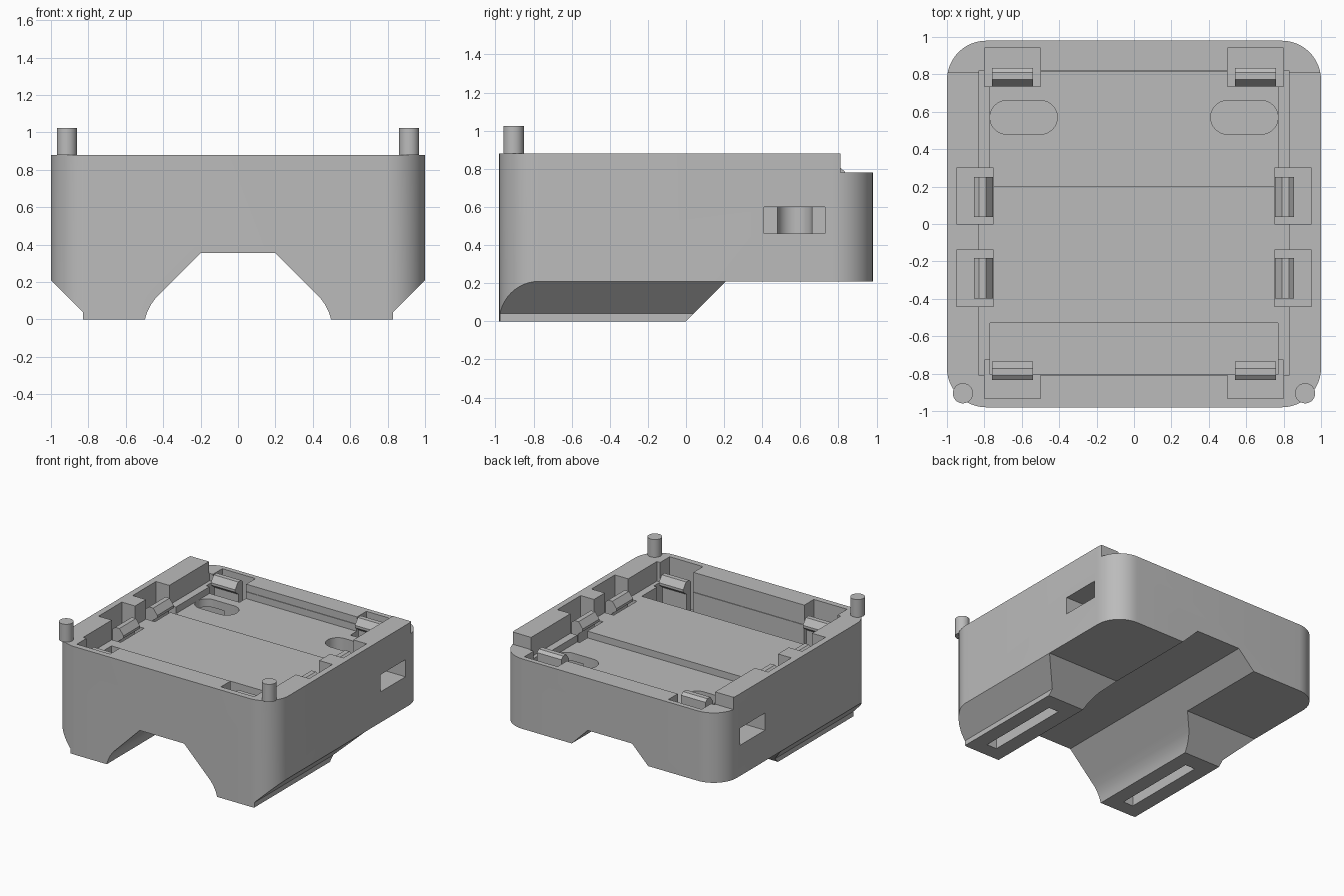
import bpy, math
from mathutils import Matrix, Vector

old = bpy.data.objects.get("Cube")
if old:
    bpy.data.objects.remove(old, do_unlink=True)

grey = bpy.data.materials.new("light_grey")
grey.use_nodes = True
grey.diffuse_color = (0.5, 0.5, 0.5, 1)
grey.node_tree.nodes["Principled BSDF"].inputs["Base Color"].default_value = (0.5, 0.5, 0.5, 1)


def prism(name, points, axis, low, high):
    """Extrude a 2D outline along x (points are y,z), y (x,z) or z (x,y)."""
    place = {"x": lambda a, b, d: (d, a, b),
             "y": lambda a, b, d: (a, d, b),
             "z": lambda a, b, d: (a, b, d)}[axis]
    n = len(points)
    verts = [place(a, b, d) for d in (low, high) for a, b in points]
    faces = [tuple(range(n)), tuple(range(n, 2 * n))]
    faces += [(i, (i + 1) % n, n + (i + 1) % n, n + i) for i in range(n)]
    mesh = bpy.data.meshes.new(name)
    mesh.from_pydata(verts, [], faces)
    mesh.materials.append(grey)
    obj = bpy.data.objects.new(name, mesh)
    bpy.context.collection.objects.link(obj)
    bpy.ops.object.select_all(action="DESELECT")
    bpy.context.view_layer.objects.active = obj
    obj.select_set(True)
    bpy.ops.object.mode_set(mode="EDIT")
    bpy.ops.mesh.select_all(action="SELECT")
    bpy.ops.mesh.normals_make_consistent(inside=False)
    bpy.ops.object.mode_set(mode="OBJECT")
    return obj


def rounded(cx, cy, hx, hy, r, steps=12):
    """Rounded rectangle outline."""
    points = []
    for k, (sx, sy) in enumerate([(1, 1), (-1, 1), (-1, -1), (1, -1)]):
        for i in range(steps + 1):
            a = (k + i / steps) * math.pi / 2
            points.append((cx + sx * (hx - r) + r * math.cos(a),
                           cy + sy * (hy - r) + r * math.sin(a)))
    return points


def rect(x0, x1, y0, y1):
    return [(x0, y0), (x1, y0), (x1, y1), (x0, y1)]


def smooth(obj):
    bpy.ops.object.select_all(action="DESELECT")
    bpy.context.view_layer.objects.active = obj
    obj.select_set(True)
    bpy.ops.object.shade_smooth_by_angle(angle=math.radians(25))


def cut(body, points, axis, low, high):
    cutter = prism("cutter", points, axis, low, high)
    cutter.hide_render = True
    mod = body.modifiers.new("cut", "BOOLEAN")
    mod.operation, mod.solver, mod.object = "DIFFERENCE", "EXACT", cutter
    bpy.context.view_layer.objects.active = body
    bpy.ops.object.modifier_apply(modifier=mod.name)
    bpy.data.objects.remove(cutter, do_unlink=True)


TOP, LEDGE, POCKET = 0.88, 0.72, 0.5
body = prism("case_body", rounded(0, 0, 1, 0.98, 0.21), "z", 0, TOP)

# Underside: raised rear, central channel, bevelled flanks
cut(body, [(0, -0.01), (0, 0), (0.21, 0.21), (1.2, 0.21), (1.2, -0.01)], "x", -1.2, 1.2)
half = [(0.5, -0.01), (0.498, 0), (0.485, 0.04), (0.465, 0.08), (0.44, 0.115), (0.4, 0.155), (0.2, 0.355)]
cut(body, half + [(-x, z) for x, z in reversed(half)], "y", -1.2, 1.2)
for s in (-1, 1):
    cut(body, [(s * x, z) for x, z in [(0.83, -0.01), (0.83, 0.04), (1.1, 0.31), (1.1, -0.01)]],
        "y", -1.2, 1.2)

# Lowered rear rim, board recess, rear floor recess and front pocket
cut(body, rect(-1.2, 1.2, 0.81, 1.2), "z", 0.78, 1)
cut(body, rect(-0.83, 0.83, -0.81, 0.82), "z", LEDGE, 1)
cut(body, rect(-0.77, 0.77, 0.2, 0.815), "z", 0.665, 0.8)
cut(body, rect(-0.77, 0.77, -0.805, -0.53), "z", 0.45, 0.8)

for s in (-1, 1):
    # Oval floor openings joined to the side wall slots
    cut(body, rounded(s * 0.59, 0.57, 0.18, 0.09, 0.0899), "z", 0.46, 0.8)
    cut(body, rect(0.41, 0.73, 0.46, 0.6), "x", min(s * 0.59, s * 1.1), max(s * 0.59, s * 1.1))
    # Blind slots under the feet
    cut(body, rect(s * 0.665 - 0.045, s * 0.665 + 0.045, -0.86, -0.14), "z", -0.1, 0.2)
    # Clip pockets
    for y in (0.15, -0.29):
        cut(body, rect(s * 0.85 - 0.1, s * 0.85 + 0.1, y - 0.15, y + 0.15), "z", POCKET, 1)
    for y in (0.837, -0.83):
        cut(body, rect(s * 0.65 - 0.15, s * 0.65 + 0.15, y - 0.103, y + 0.103), "z", POCKET, 1)
smooth(body)

# Snap clips: a post with a bevelled hook reaching inwards (offset 0 is the hook tip)
hook = [(0.1, POCKET - 0.06), (0.045, POCKET - 0.06), (0.045, 0.7), (0, 0.735),
        (0, 0.755), (0.037, 0.805), (0.075, 0.805), (0.1, 0.785)]
for s, side in ((-1, "right"), (1, "left")):
    for y, where in ((0.145, "rear"), (-0.29, "front")):
        prism(f"{side}_{where}_side_clip", [(s * (0.755 + u), z) for u, z in hook],
              "y", y - 0.107, y + 0.107)
    for t, where in ((1, "back"), (-1, "front")):
        prism(f"{side}_{where}_end_clip", [(t * (0.735 + u), z) for u, z in hook],
              "x", s * 0.65 - 0.11, s * 0.65 + 0.11)
    # Locating pin on the front corner
    pin = prism(f"{side}_pin", rounded(s * 0.915, -0.905, 0.054, 0.054, 0.0539, 8),
                "z", TOP, 1.025)
    smooth(pin)
